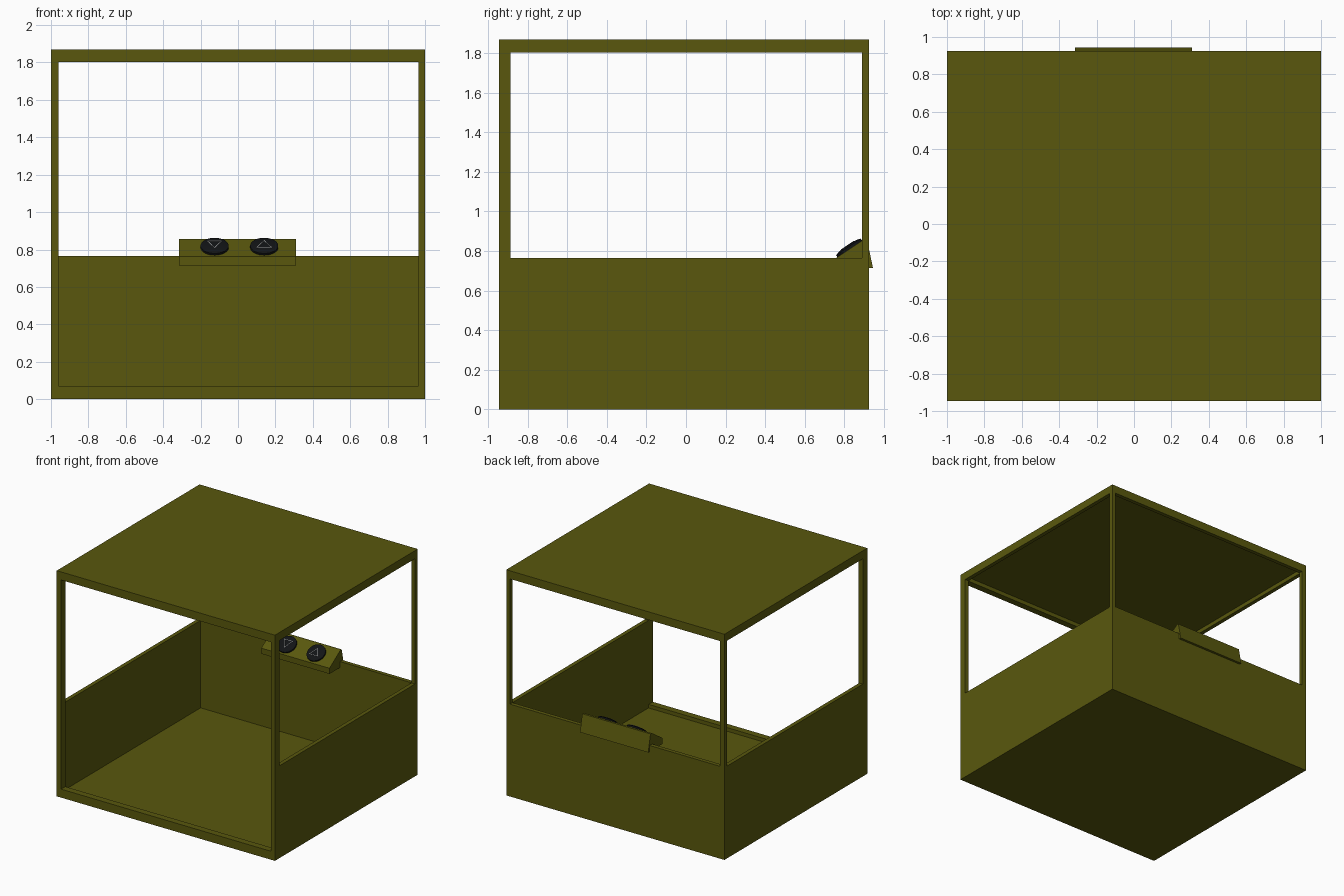
import bpy, bmesh, math
from mathutils import Matrix, Vector

if "Cube" in bpy.data.objects:
    bpy.data.objects.remove(bpy.data.objects["Cube"])


def material(name, rgb):
    m = bpy.data.materials.new(name)
    m.diffuse_color = (*rgb, 1)
    m.use_nodes = True
    m.node_tree.nodes["Principled BSDF"].inputs["Base Color"].default_value = m.diffuse_color
    return m


OLIVE = material("olive", (0.1, 0.097, 0.004))
BLACK = material("black", (0.006, 0.007, 0.008))
GREY = material("grey", (0.35, 0.36, 0.36))


def add(name, bm, mat=None):
    bmesh.ops.recalc_face_normals(bm, faces=bm.faces[:])
    me = bpy.data.meshes.new(name)
    bm.to_mesh(me)
    bm.free()
    ob = bpy.data.objects.new(name, me)
    bpy.context.collection.objects.link(ob)
    if mat:
        me.materials.append(mat)
    return ob


def box(name, lo, hi, mat=None):
    bm = bmesh.new()
    lo, hi = Vector(lo), Vector(hi)
    size = Matrix.Diagonal((*(hi - lo), 1))
    bmesh.ops.create_cube(bm, size=1, matrix=Matrix.Translation((lo + hi) / 2) @ size)
    return add(name, bm, mat)


def cut(target, name, lo, hi):
    cutter = box(name, lo, hi)
    cutter.hide_render = True
    mod = target.modifiers.new(name, 'BOOLEAN')
    mod.operation, mod.solver, mod.object = 'DIFFERENCE', 'EXACT', cutter
    bpy.context.view_layer.objects.active = target
    bpy.ops.object.modifier_apply(modifier=mod.name)
    bpy.data.objects.remove(cutter)


# Cabin shell: hollow box, open front, windows on the sides and back
cabin = box("cabin_shell", (-1, -0.945, 0), (1, 0.925, 1.87), OLIVE)
cut(cabin, "cavity", (-0.967, -0.89, 0.04), (0.967, 0.892, 1.837))
cut(cabin, "doorway", (-0.96, -1.2, 0.07), (0.965, -0.7, 1.803))
cut(cabin, "side_windows", (-1.2, -0.888, 0.765), (1.2, 0.89, 1.803))
cut(cabin, "back_window", (-0.96, 0.7, 0.765), (0.965, 1.2, 1.803))

# Control panel: wedge profile straddling the back sill
profile = [(0.755, 0.715), (0.755, 0.762), (0.897, 0.857), (0.915, 0.857), (0.945, 0.715)]
bm = bmesh.new()
face = bm.faces.new([bm.verts.new((-0.315, y, z)) for y, z in profile])
ext = bmesh.ops.extrude_face_region(bm, geom=[face])
bmesh.ops.translate(bm, vec=(0.625, 0, 0),
                    verts=[v for v in ext["geom"] if isinstance(v, bmesh.types.BMVert)])
add("control_panel", bm, OLIVE)

# Buttons: low domed discs with raised triangle outlines on the slope
SLOPE = math.atan2(0.095, 0.142)


def button(side, x, turn):
    place = Matrix.Translation((x, 0.828, 0.811)) @ Matrix.Rotation(SLOPE, 4, 'X')
    bm = bmesh.new()
    rings = []
    for r, h in [(0.075, -0.004), (0.075, 0.012), (0.055, 0.018), (0.03, 0.021)]:
        rings.append([bm.verts.new((r * math.cos(a), r * math.sin(a), h))
                      for a in (2 * math.pi * i / 32 for i in range(32))])
    for a, b in zip(rings, rings[1:]):
        for i in range(32):
            j = (i + 1) % 32
            bm.faces.new((a[i], a[j], b[j], b[i]))
    bm.faces.new(rings[0])
    bm.faces.new(rings[-1])
    bm.transform(place)
    ob = add(side + "_button", bm, BLACK)
    ob.data.shade_smooth()
    bpy.context.view_layer.objects.active = ob
    ob.select_set(True)
    bpy.ops.object.shade_smooth_by_angle(angle=math.radians(35))
    ob.select_set(False)

    bm = bmesh.new()
    loops = []
    for r, h in [(0.047, 0.015), (0.047, 0.0225), (0.039, 0.0225), (0.039, 0.015)]:
        loops.append([bm.verts.new((r * math.cos(a), r * math.sin(a) - 0.008 * turn, h))
                      for a in (turn * math.pi / 2 + 2 * math.pi * i / 3 for i in range(3))])
    for k in range(4):
        a, b = loops[k], loops[(k + 1) % 4]
        for i in range(3):
            j = (i + 1) % 3
            bm.faces.new((a[i], a[j], b[j], b[i]))
    bm.transform(place)
    add(side + "_arrow", bm, GREY)


button("down", -0.125, -1)
button("up", 0.14, 1)
